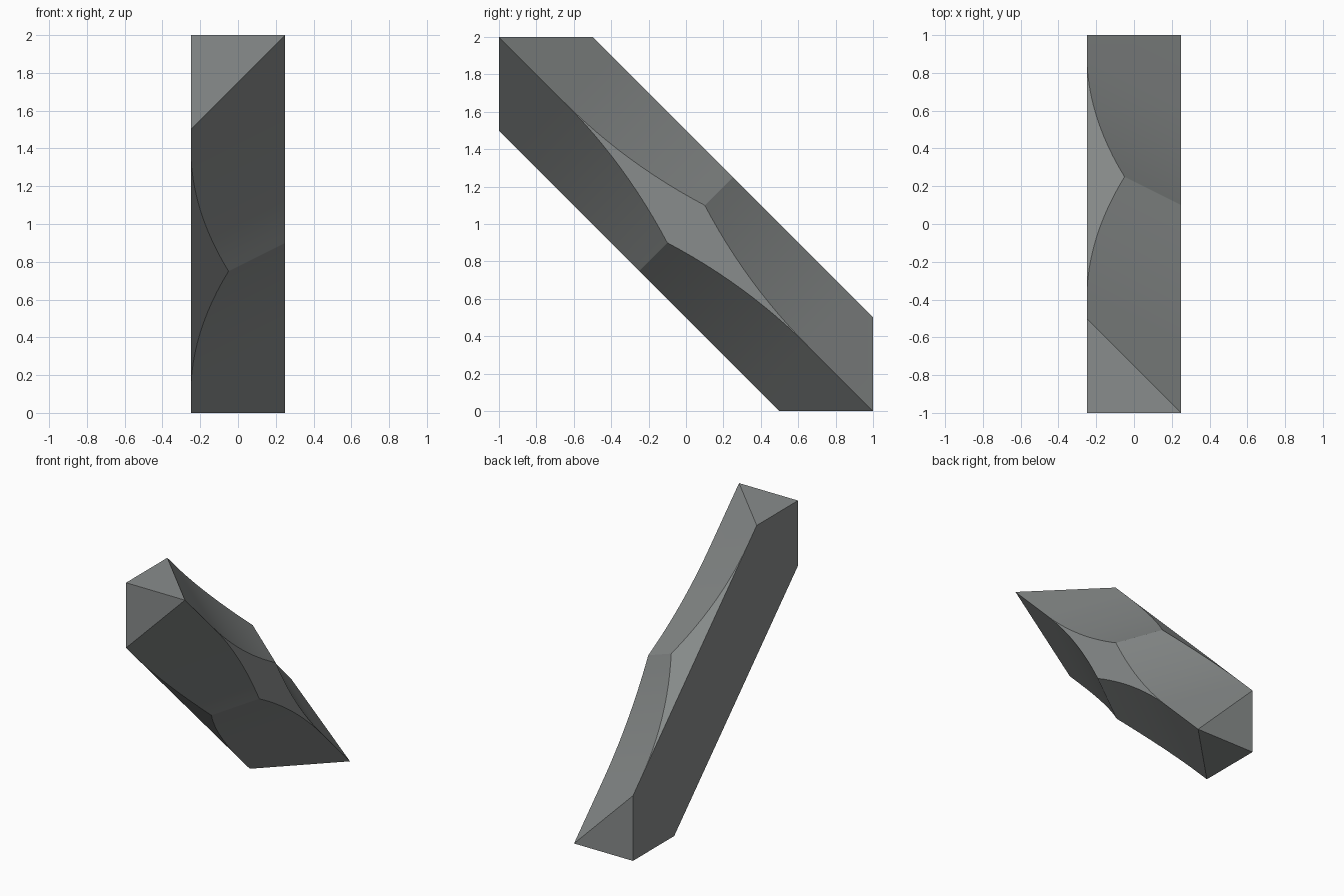
import bpy, bmesh, math

if "Cube" in bpy.data.objects:
    bpy.data.objects.remove(bpy.data.objects["Cube"])

# One flat grey
grey = bpy.data.materials.new("stone grey")
grey.diffuse_color = (0.25, 0.265, 0.262, 1)
grey.use_nodes = True
grey.node_tree.nodes["Principled BSDF"].inputs["Base Color"].default_value = grey.diffuse_color

HALF = 0.25      # half width in x
BULGE = 0.20     # extra thickness at mid length
REACH = 1.3      # how far the bulge runs along the beam
STEPS = 12


def place(x, off, u):
    """u runs down the diagonal, off is the offset across it."""
    return (x, (u + off) / 2, 1 + (off - u) / 2)


def section(u, end=False):
    """Triangle section that swells outwards, clipped by the square beam."""
    g = BULGE * max(0, 1 - abs(u) / REACH) ** 2
    pts = [(-HALF, 0.5), (g - HALF, 0.5), (HALF, g),
           (HALF, -g), (g - HALF, -0.5), (-HALF, -0.5)]
    sign = math.copysign(1, u)
    return [place(x, o, sign * (2 - abs(o)) if end else u) for x, o in pts]


bm = bmesh.new()
stations = [REACH * i / STEPS for i in range(-STEPS, STEPS + 1)]
rings = [section(-2, True)] + [section(u) for u in stations] + [section(2, True)]
rings = [[bm.verts.new(p) for p in ring] for ring in rings]

# Skin of the beam
for a, b in zip(rings, rings[1:]):
    for i in range(6):
        j = (i + 1) % 6
        bm.faces.new((a[i], a[j], b[j], b[i]))

# Corner-shaped ends: one level face, one upright face
for ring, u in ((rings[0], -2), (rings[-1], 2)):
    c = bm.verts.new(place(-HALF, 0, u))
    bm.faces.new((c, ring[0], ring[1], ring[2]))
    bm.faces.new((c, ring[3], ring[4], ring[5]))
    bm.faces.new((c, ring[5], ring[0]))

bmesh.ops.remove_doubles(bm, verts=bm.verts, dist=0.0005)
bmesh.ops.recalc_face_normals(bm, faces=bm.faces)

mesh = bpy.data.meshes.new("diagonal_beam")
bm.to_mesh(mesh)
bm.free()
mesh.materials.append(grey)
beam = bpy.data.objects.new("diagonal_beam", mesh)
bpy.context.collection.objects.link(beam)
bpy.context.view_layer.objects.active = beam
beam.select_set(True)
bpy.ops.object.shade_smooth_by_angle(angle=math.radians(20))
